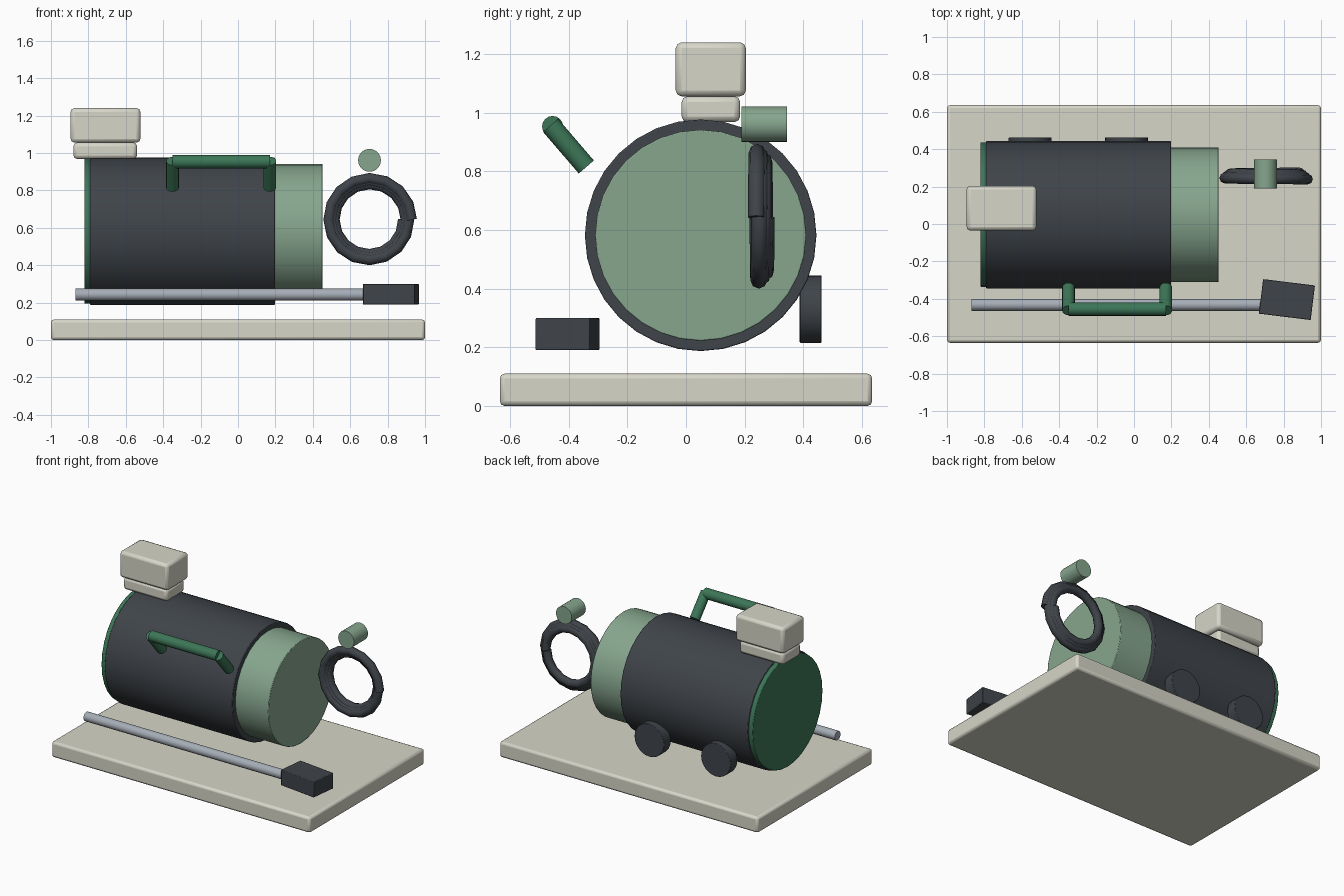
import bpy, math
from mathutils import Vector

if "Cube" in bpy.data.objects:
    bpy.data.objects.remove(bpy.data.objects["Cube"])


def material(name, rgb):
    m = bpy.data.materials.new(name)
    m.diffuse_color = (*rgb, 1)
    m.use_nodes = True
    m.node_tree.nodes["Principled BSDF"].inputs["Base Color"].default_value = m.diffuse_color
    return m


CREAM = material("cream", (0.68, 0.67, 0.58))
CHARCOAL = material("charcoal", (0.050, 0.058, 0.068))
SAGE = material("sage green", (0.24, 0.38, 0.27))
GREEN = material("deep green", (0.045, 0.18, 0.095))
STEEL = material("steel grey", (0.38, 0.42, 0.47))


def finish(ob, name, mat, bevel=0.0):
    ob.name = name
    ob.data.materials.append(mat)
    if bevel:
        mod = ob.modifiers.new("bevel", 'BEVEL')
        mod.width = bevel
        mod.segments = 2
    bpy.ops.object.shade_smooth_by_angle(angle=math.radians(30))
    return ob


def box(name, lo, hi, mat, bevel=0.0, turn=0.0):
    lo, hi = Vector(lo), Vector(hi)
    bpy.ops.mesh.primitive_cube_add(size=1, location=(lo + hi) / 2)
    ob = bpy.context.object
    ob.scale = hi - lo
    bpy.ops.object.transform_apply(location=False, rotation=False, scale=True)
    ob.rotation_euler.z = turn
    return finish(ob, name, mat, bevel)


def rod(name, a, b, r, mat, sides=32, bevel=0.0):
    a, b = Vector(a), Vector(b)
    bpy.ops.mesh.primitive_cylinder_add(vertices=sides, radius=r,
                                        depth=(b - a).length, location=(a + b) / 2)
    ob = bpy.context.object
    ob.rotation_euler = (b - a).to_track_quat('Z', 'Y').to_euler()
    return finish(ob, name, mat, bevel)


# Base board
box("base", (-0.995, -0.635, 0), (0.995, 0.635, 0.11), CREAM, 0.016)
bpy.context.object.scale.x = 1 / 0.995

# Drum with its two end caps
CY, CZ = 0.05, 0.582
rod("drum", (-0.79, CY, CZ), (0.197, CY, CZ), 0.395, CHARCOAL, 32, 0.004)
rod("front_cap", (0.19, CY, CZ), (0.452, CY, CZ), 0.36, SAGE, 32, 0.004)
rod("rear_cap", (-0.822, CY, CZ), (-0.78, CY, CZ), 0.386, GREEN, 32, 0.004)

# Motor block on top
box("motor_foot", (-0.88, -0.015, 0.968), (-0.54, 0.185, 1.056), CREAM, 0.02)
box("motor_block", (-0.895, -0.035, 1.056), (-0.522, 0.204, 1.24), CREAM, 0.02)

# Carry handle: grip and two slanted arms
rod("handle_grip", (-0.35, -0.455, 0.953), (0.17, -0.455, 0.953), 0.036, GREEN, 16)
for side, x in (("left", -0.35), ("right", 0.17)):
    rod("handle_arm_" + side, (x, -0.462, 0.957), (x, -0.34, 0.815), 0.034, GREEN, 16)

# Wand with a turned nozzle head
rod("wand", (-0.87, -0.432, 0.243), (0.70, -0.432, 0.243), 0.032, STEEL, 16)
box("nozzle", (0.678, -0.497, 0.19), (0.957, -0.311, 0.30), CHARCOAL, 0.004,
    math.radians(-7))

# Coiled hose: a flat spiral swept with a round section
turns, steps = 3, 16
curve = bpy.data.curves.new("hose", 'CURVE')
curve.dimensions = '3D'
curve.bevel_depth = 0.029
curve.bevel_resolution = 2
curve.use_fill_caps = True
spline = curve.splines.new('POLY')
n = turns * steps
spline.points.add(n)
for i, p in enumerate(spline.points):
    t = i / n
    ang = math.tau * turns * t
    r = 0.225 - 0.044 * t
    p.co = (0.703 + r * math.cos(ang), 0.24 + 0.034 * t, 0.643 + r * math.sin(ang), 1)
hose = bpy.data.objects.new("hose", curve)
bpy.context.collection.objects.link(hose)
curve.materials.append(CHARCOAL)

# Hose peg
rod("hose_peg", (0.703, 0.19, 0.961), (0.703, 0.345, 0.961), 0.061, SAGE, 24)

# Wheels along the back
for side, x in (("left", -0.555), ("right", -0.04)):
    rod("wheel_" + side, (x, 0.388, 0.33), (x, 0.463, 0.33), 0.115, CHARCOAL, 24, 0.003)
